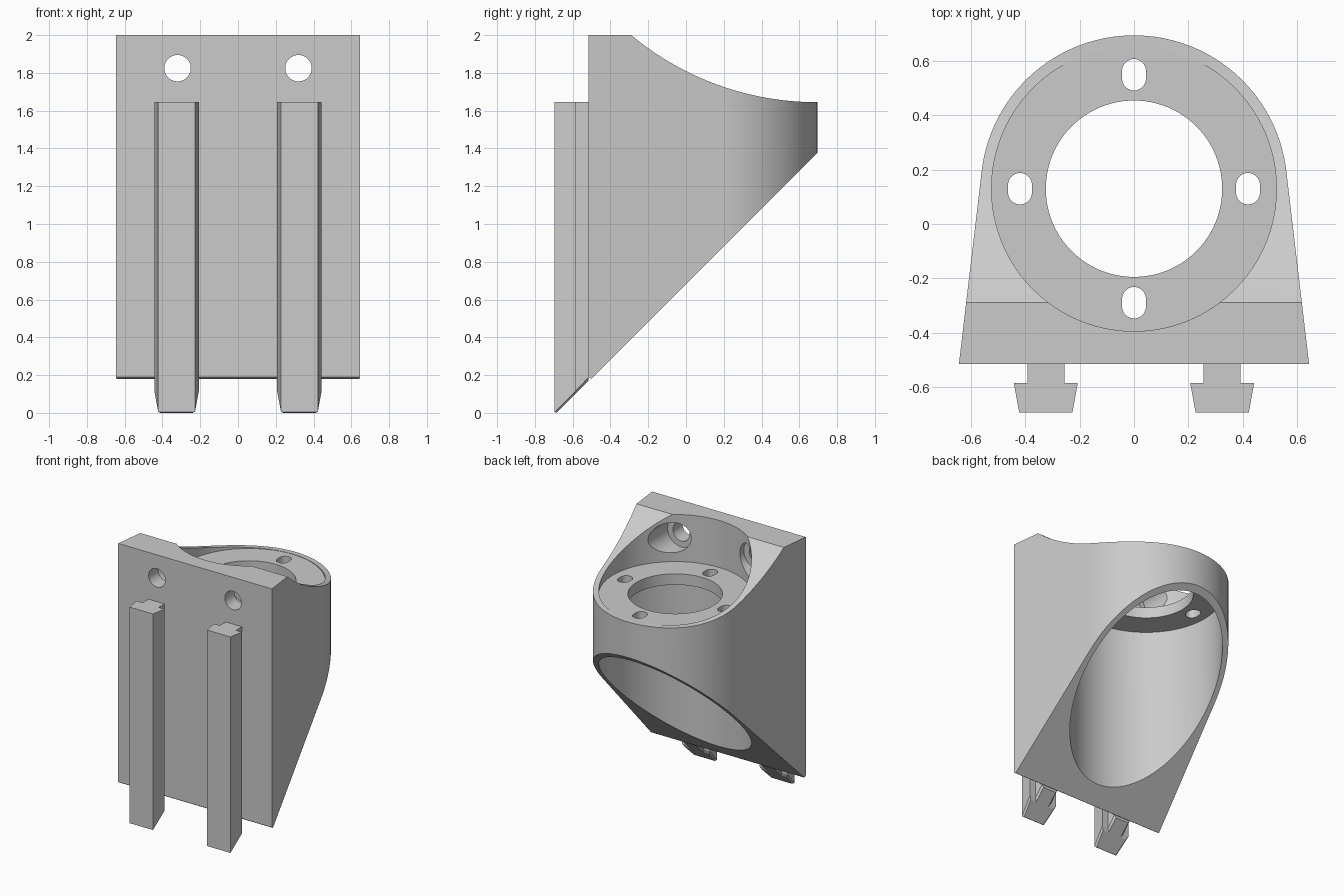
import bpy, bmesh, math
from mathutils import Vector

cube = bpy.data.objects.get("Cube")
if cube:
    bpy.data.objects.remove(cube, do_unlink=True)

grey = bpy.data.materials.new("light_grey_plastic")
grey.use_nodes = True
colour = (0.6, 0.6, 0.6, 1)
grey.diffuse_color = colour
grey.node_tree.nodes["Principled BSDF"].inputs["Base Color"].default_value = colour

AXES = {
    "x": lambda a, b, t: (t, a, b),
    "y": lambda a, b, t: (a, t, b),
    "z": lambda a, b, t: (a, b, t),
}


def prism(name, points, axis, low, high):
    """Extrude a flat outline along an axis."""
    place = AXES[axis]
    bm = bmesh.new()
    face = bm.faces.new([bm.verts.new(place(a, b, low)) for a, b in points])
    new = bmesh.ops.extrude_face_region(bm, geom=[face])["geom"]
    moved = [v for v in new if isinstance(v, bmesh.types.BMVert)]
    bmesh.ops.translate(bm, verts=moved, vec=Vector(place(0, 0, high - low)))
    bmesh.ops.recalc_face_normals(bm, faces=bm.faces[:])
    mesh = bpy.data.meshes.new(name)
    bm.to_mesh(mesh)
    bm.free()
    mesh.materials.append(grey)
    obj = bpy.data.objects.new(name, mesh)
    bpy.context.collection.objects.link(obj)
    return obj


def arc(cx, cy, r, start, end, n):
    angles = [math.radians(start + (end - start) * i / n) for i in range(n + 1)]
    return [(cx + r * math.cos(t), cy + r * math.sin(t)) for t in angles]


def circle(cx, cy, r, n=96):
    return arc(cx, cy, r, 0, 360, n)[:-1]


def combine(obj, tool, operation):
    """Apply a boolean and discard the tool."""
    mod = obj.modifiers.new(operation, "BOOLEAN")
    mod.operation = operation
    mod.solver = "EXACT"
    mod.object = tool
    bpy.ops.object.select_all(action="DESELECT")
    bpy.context.view_layer.objects.active = obj
    obj.select_set(True)
    bpy.ops.object.modifier_apply(modifier=mod.name)
    bpy.data.objects.remove(tool, do_unlink=True)


FRONT, HALF, CY, OUTER, BORE = -0.515, 0.645, 0.13, 0.565, 0.525
FLOOR, UNDER = 1.643, 1.56

# Bracket body: tapered plan with a round back
tangent = math.degrees(math.acos(OUTER / math.hypot(HALF, CY - FRONT))) - 45
plan = [(-HALF, FRONT), (HALF, FRONT)] + arc(0, CY, OUTER, tangent, 180 - tangent, 80)
body = prism("bracket_body", plan, "z", 0, 2)

# Side silhouette: scooped top and sloping underside
R = 1.53
top = 1.645 + R
scoop_start = math.degrees(math.atan2(2 - top, -0.29 - 0.69))
side = [(-0.8, 0.19), (FRONT, 0.19), (-0.5, 0.18), (0.8, 1.48), (0.8, 1.645)]
side += arc(0.69, top, R, -90, scoop_start, 40) + [(-0.8, 2.1)]
combine(body, prism("silhouette", side, "x", -1, 1), "INTERSECT")

# Pocket above the mounting plate, bore below, and the central opening
for low, high, radius in ((FLOOR, 2.3, BORE), (-0.2, UNDER, BORE), (1.5, 1.7, 0.325)):
    combine(body, prism("cutter", circle(0, CY, radius), "z", low, high), "DIFFERENCE")

# Four slots in the plate
for dx, dy in ((0.42, 0), (-0.42, 0), (0, 0.42), (0, -0.42)):
    r, h = 0.044, 0.014
    slot = arc(dx, CY + dy + h, r, 0, 180, 16) + arc(dx, CY + dy - h, r, 180, 360, 16)
    combine(body, prism("cutter", slot, "z", 1.5, 1.7), "DIFFERENCE")

# Counterbored screw holes through the front wall
for x in (-0.32, 0.32):
    combine(body, prism("cutter", circle(x, 1.825, 0.07, 40), "y", -0.6, 0), "DIFFERENCE")
    combine(body, prism("cutter", circle(x, 1.825, 0.115, 48), "y", -0.4, 0), "DIFFERENCE")

bpy.ops.object.select_all(action="DESELECT")
body.select_set(True)
bpy.context.view_layer.objects.active = body
bpy.ops.object.shade_smooth_by_angle(angle=math.radians(25))

# T-shaped mounting rails with sloped, chamfered lower ends
for name, cx in (("right_rail", -0.325), ("left_rail", 0.325)):
    half = [(0.068, FRONT), (0.068, -0.585), (0.118, -0.585), (0.098, -0.695)]
    section = [(cx + a, b) for a, b in half] + [(cx - a, b) for a, b in reversed(half)]
    rail = prism(name, section, "z", 0, 1.645)
    bm = bmesh.new()
    bm.from_mesh(rail.data)
    for v in bm.verts:
        if v.co.z < 0.5:
            v.co.z = v.co.y + 0.69
    bm.normal_update()
    end = min(bm.faces, key=lambda f: f.normal.z)
    edges = [e for e in end.edges if min(v.co.y for v in e.verts) < FRONT - 0.01]
    bmesh.ops.bevel(bm, geom=edges, offset=0.014, segments=1, affect="EDGES")
    low = min(v.co.z for v in bm.verts)
    for v in bm.verts:
        if v.co.z < 0.5:
            v.co.z -= low
    bm.to_mesh(rail.data)
    bm.free()
